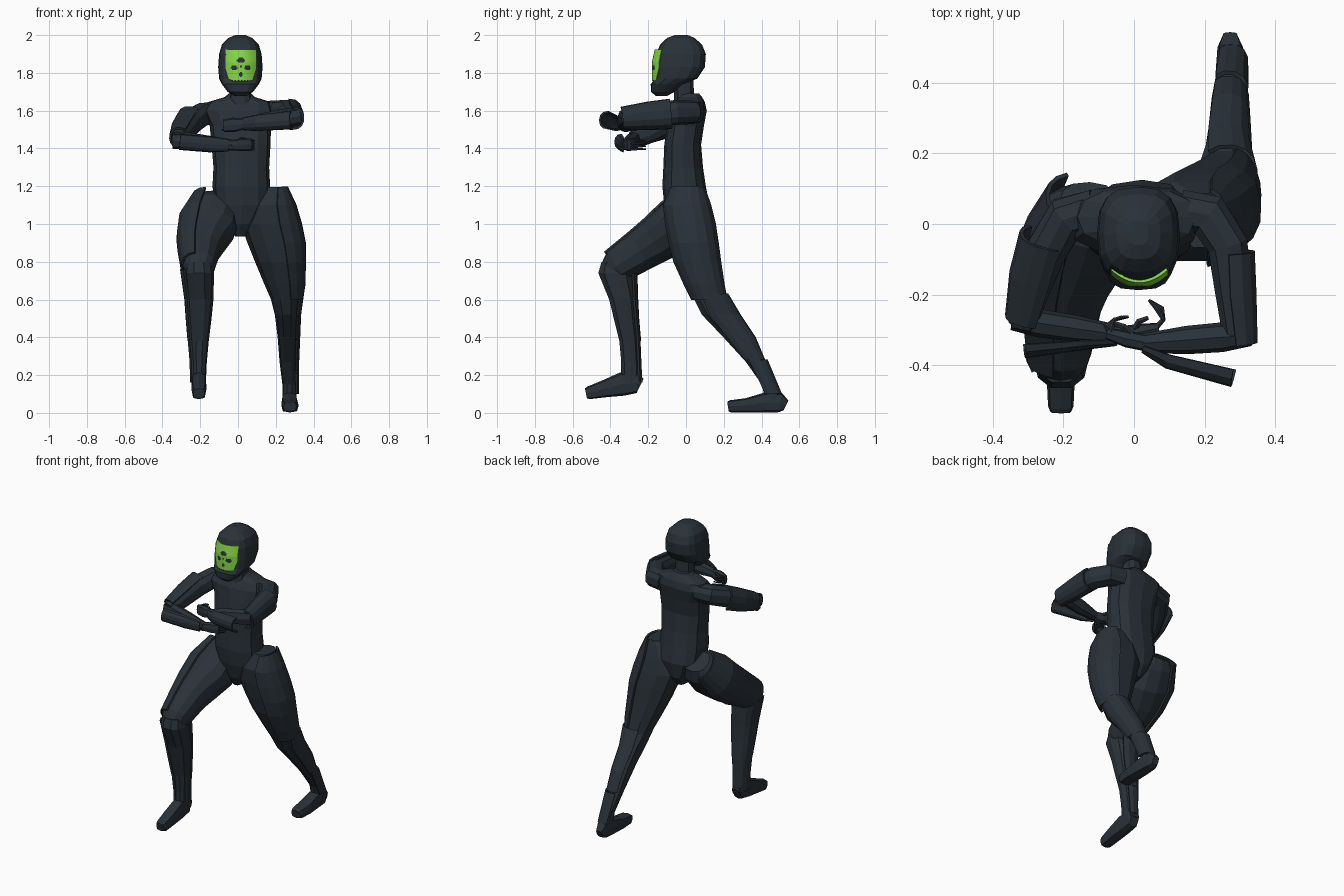
import bpy, bmesh, math
from mathutils import Vector


def material(name, rgb):
    m = bpy.data.materials.new(name)
    m.diffuse_color = (*rgb, 1)
    return m


SLATE = material("dark slate", (0.022, 0.031, 0.040))
GREEN = material("visor green", (0.24, 0.70, 0.065))


def finish(bm, name, thick=0):
    bmesh.ops.recalc_face_normals(bm, faces=bm.faces)
    me = bpy.data.meshes.new(name)
    bm.to_mesh(me)
    bm.free()
    me.materials.append(SLATE)
    ob = bpy.data.objects.new(name, me)
    bpy.context.collection.objects.link(ob)
    if thick:
        mod = ob.modifiers.new("thickness", 'SOLIDIFY')
        mod.thickness = thick
        mod.offset = 0
    return ob


def boxes(rows, grow=0):
    """Horizontal rings from z, x0, x1, y0, y1."""
    return [(Vector(((x0 + x1) / 2, (y0 + y1) / 2, z)),
             Vector(((x1 - x0) / 2 + grow, 0, 0)), Vector((0, (y1 - y0) / 2 + grow, 0)))
            for z, x0, x1, y0, y1 in rows]


def tube(rows, ref):
    """Rings square to a path, from x, y, z, half size along ref, half size across."""
    pts = [Vector(r[:3]) for r in rows]
    out = []
    for i, r in enumerate(rows):
        t = (pts[min(i + 1, len(pts) - 1)] - pts[max(i - 1, 0)]).normalized()
        u = Vector(ref)
        u = (u - t * u.dot(t)).normalized()
        out.append((pts[i], u * r[3], t.cross(u) * r[4]))
    return out


def loft(name, rings, n=10, e=2.3, arc=None, thick=0.012):
    """Skin rings; with arc (degrees) it becomes an open armour shell."""
    bm = bmesh.new()
    a0, a1 = arc or (0, 360)
    angles = [math.radians(a0 + (a1 - a0) * i / n) for i in range(n + 1 if arc else n)]
    f = lambda c: math.copysign(abs(c) ** (2 / e), c)
    loops = [[bm.verts.new(c + u * f(math.cos(a)) + v * f(math.sin(a))) for a in angles]
             for c, u, v in rings]
    m = len(angles)
    for p, q in zip(loops, loops[1:]):
        for i in range(m - 1 if arc else m):
            j = (i + 1) % m
            bm.faces.new((p[i], p[j], q[j], q[i]))
    if not arc:
        bm.faces.new(loops[0])
        bm.faces.new(loops[-1])
    return finish(bm, name, thick if arc else 0)


X, Y, Z = (1, 0, 0), (0, 1, 0), (0, 0, 1)

# Torso, neck and helmet
loft("torso", boxes([
    (.935, -.015, .04, -.05, .06), (1.0, -.06, .09, -.09, .11), (1.10, -.125, .17, -.115, .125),
    (1.2, -.135, .17, -.125, .105), (1.3, -.13, .165, -.12, .09), (1.42, -.14, .172, -.115, .08),
    (1.52, -.15, .175, -.10, .095), (1.6, -.19, .19, -.085, .11), (1.645, -.16, .175, -.06, .10),
    (1.672, -.07, .09, -.045, .085), (1.69, -.05, .07, -.04, .07)]), 12, 2.5)
loft("neck", boxes([(1.6, -.06, .085, -.07, .06), (1.68, -.045, .07, -.065, .045),
                    (1.80, -.045, .07, -.065, .04)]), 10)
loft("helmet", boxes([
    (1.678, -.02, .045, -.16, -.10), (1.70, -.055, .08, -.185, -.06), (1.74, -.085, .11, -.187, -.01),
    (1.77, -.1, .125, -.165, .06), (1.83, -.105, .13, -.163, .10), (1.90, -.1, .125, -.158, .105),
    (1.95, -.085, .11, -.137, .085), (1.985, -.05, .075, -.10, .045), (2.0, -.015, .04, -.06, .01)]),
    16, 2.8)

# Curved visor with dark emblem cells
bm = bmesh.new()
NX, NZ = 30, 32
grid = []
for k in range(NZ + 1):
    s = k / NZ
    half = .058 + .02 * min(1, s * 2.5)
    row = []
    for i in range(NX + 1):
        dx = half * (2 * i / NX - 1)
        row.append(bm.verts.new((.015 + dx, -.176 + .035 * (dx / .078) ** 2 + .035 * max(0, s - .6),
                                 1.757 + .166 * s)))
    grid.append(row)
for k in range(NZ):
    for i in range(NX):
        bm.faces.new((grid[k][i], grid[k][i + 1], grid[k + 1][i + 1], grid[k + 1][i]))
visor = finish(bm, "visor", .008)
visor.data.materials.append(GREEN)
spots = [(-.034, 1.827, .016, .014), (.034, 1.827, .016, .014), (0, 1.868, .02, .013),
         (0, 1.835, .007, .006), (0, 1.79, .008, .013)]
for p in visor.data.polygons:
    dx, z = p.center.x - .015, p.center.z
    spot = any(((dx - a) / w) ** 2 + ((z - b) / h) ** 2 < 1 for a, b, w, h in spots)
    teeth = z < 1.763 and int((dx + 1) / .008) % 2
    p.material_index = 0 if spot or teeth else 1

# Rear leg (+x side)
rear = [(1.195, .13, .25, -.07, .09), (1.10, .03, .295, -.11, .125), (1.0, .015, .325, -.10, .15),
        (.9, .05, .345, -.08, .165), (.8, .09, .345, -.055, .178), (.68, .14, .342, 0, .195),
        (.6, .175, .33, .04, .21), (.52, .195, .32, .08, .265), (.4, .21, .312, .195, .34),
        (.27, .22, .31, .315, .405), (.15, .235, .31, .40, .475), (.06, .235, .31, .42, .505)]
loft("rear_leg", boxes(rear), 10)
loft("rear_thigh_plate", boxes(rear[:7], .01), 7, arc=(-75, 70))
loft("rear_calf_plate", boxes([(.63, .19, .34, .06, .215), (.52, .195, .325, .1, .28),
                               (.4, .21, .32, .2, .36), (.28, .22, .315, .3, .41)], .004), 7,
     arc=(-40, 130))
loft("rear_ankle_plate", boxes([(.28, .22, .315, .32, .425), (.1, .235, .315, .41, .5)], .003), 6,
     arc=(-40, 130))
loft("rear_foot", tube([(.272, .53, .04, .022, .028), (.272, .50, .055, .036, .052),
                        (.272, .42, .055, .042, .053), (.275, .32, .04, .046, .038),
                        (.275, .235, .035, .04, .032), (.275, .222, .033, .034, .026)], X), 8, 3.5)

# Forward leg (-x side)
loft("front_thigh", tube([(-.125, .06, 1.13, .085, .075), (-.13, .02, 1.08, .135, .115),
                          (-.155, -.06, .99, .15, .13), (-.185, -.15, .92, .127, .122),
                          (-.2, -.235, .865, .108, .108), (-.207, -.365, .78, .086, .092),
                          (-.21, -.41, .745, .065, .06)], X), 12)
loft("front_thigh_plate", tube([(-.15, .07, 1.12, .095, .10), (-.17, -.04, 1.01, .14, .138),
                                (-.19, -.15, .92, .132, .128), (-.203, -.235, .865, .112, .114),
                                (-.208, -.38, .77, .09, .095)], X), 7, arc=(100, 250))
shin = [(.80, -.275, -.14, -.45, -.31), (.74, -.285, -.127, -.468, -.285), (.6, -.272, -.13, -.41, -.265),
        (.5, -.265, -.14, -.385, -.26), (.38, -.255, -.155, -.355, -.25), (.27, -.247, -.165, -.345, -.245),
        (.16, -.245, -.17, -.345, -.24)]
loft("front_shin", boxes(shin), 10)
loft("front_shin_plate", boxes([(.76, -.295, -.13, -.44, -.27)] + shin[2:5], .007), 7, arc=(50, 220))
loft("front_ankle_plate", boxes([(.39, -.258, -.155, -.355, -.25)] + shin[5:], .004), 6, arc=(50, 220))
loft("front_foot", tube([(-.207, -.24, .15, .03, .035), (-.207, -.26, .16, .037, .055),
                         (-.207, -.34, .152, .039, .062), (-.207, -.43, .128, .04, .046),
                         (-.207, -.515, .106, .036, .034), (-.207, -.53, .103, .03, .027)], X), 8, 3.5)

# Arm on the +x side: upper arm reaches forward, forearm crosses the chest
loft("left_upper_arm", tube([(.13, .04, 1.59, .06, .06), (.21, .025, 1.592, .063, .066),
                             (.265, -.06, 1.59, .066, .06), (.28, -.18, 1.575, .062, .055),
                             (.295, -.32, 1.565, .05, .045)], Z), 10)
loft("left_upper_arm_plate", tube([(.275, -.08, 1.583, .062, .075), (.28, -.2, 1.572, .062, .07),
                                   (.295, -.34, 1.56, .05, .055)], X), 7, arc=(-95, 95))
loft("left_forearm", tube([(.33, -.315, 1.572, .045, .03), (.25, -.32, 1.56, .05, .042),
                           (.15, -.328, 1.545, .046, .04), (.03, -.337, 1.53, .03, .028)], Z), 8)
loft("left_forearm_blade", tube([(.03, -.345, 1.53, .03, .016), (.1, -.37, 1.535, .038, .035),
                                 (.285, -.412, 1.55, .044, .045)], Z), 6, arc=(0, 180), thick=.01)
loft("left_hand", tube([(.04, -.337, 1.53, .026, .024), (-.02, -.325, 1.525, .038, .024),
                        (-.075, -.31, 1.52, .034, .016)], Z), 8, 3)

# Arm on the -x side: elbow lower, forearm below the other
loft("right_upper_arm", tube([(-.11, .04, 1.59, .055, .06), (-.19, .02, 1.58, .063, .063),
                              (-.245, -.07, 1.545, .066, .06), (-.285, -.17, 1.495, .06, .055),
                              (-.315, -.28, 1.445, .048, .042)], Z), 10)
loft("right_upper_arm_plate", tube([(-.25, -.04, 1.55, .07, .075), (-.28, -.15, 1.502, .068, .07),
                                    (-.308, -.27, 1.455, .052, .055)], X), 7, arc=(60, 235))
loft("right_forearm", tube([(-.345, -.27, 1.44, .042, .03), (-.27, -.28, 1.44, .046, .04),
                            (-.17, -.295, 1.428, .042, .038), (-.03, -.315, 1.417, .029, .026)], Z), 8)
loft("right_forearm_blade", tube([(-.05, -.328, 1.417, .029, .012), (-.15, -.33, 1.422, .038, .022),
                                  (-.31, -.34, 1.435, .038, .035)], Z), 6, arc=(180, 360), thick=.01)
loft("right_hand", tube([(-.04, -.313, 1.417, .026, .024), (.02, -.305, 1.42, .034, .023),
                         (.07, -.295, 1.42, .032, .016)], Z), 8, 3)

# Curled fingers and thumbs
for i in range(4):
    z, s = 1.497 + .016 * i, .006 * i
    loft(f"left_finger_{i}", tube([(-.065, -.312, z, .007, .008), (-.08 + s, -.29, z, .007, .007),
                                   (-.055, -.27, z, .006, .006), (-.015 - s, -.262, z, .004, .004)], Z), 5)
    z = 1.396 + .015 * i
    loft(f"right_finger_{i}", tube([(.06, -.296, z, .007, .008), (.083, -.27, z, .007, .007),
                                    (.08 - s, -.238, z, .006, .006), (.042, -.215, z, .004, .004)], Z), 5)
loft("left_thumb", tube([(0, -.32, 1.54, .012, .01), (-.03, -.29, 1.555, .009, .009),
                         (-.055, -.28, 1.545, .006, .006)], Z), 5)
loft("right_thumb", tube([(0, -.30, 1.435, .012, .01), (.015, -.275, 1.452, .009, .009),
                          (.04, -.265, 1.45, .006, .006)], Z), 5)
